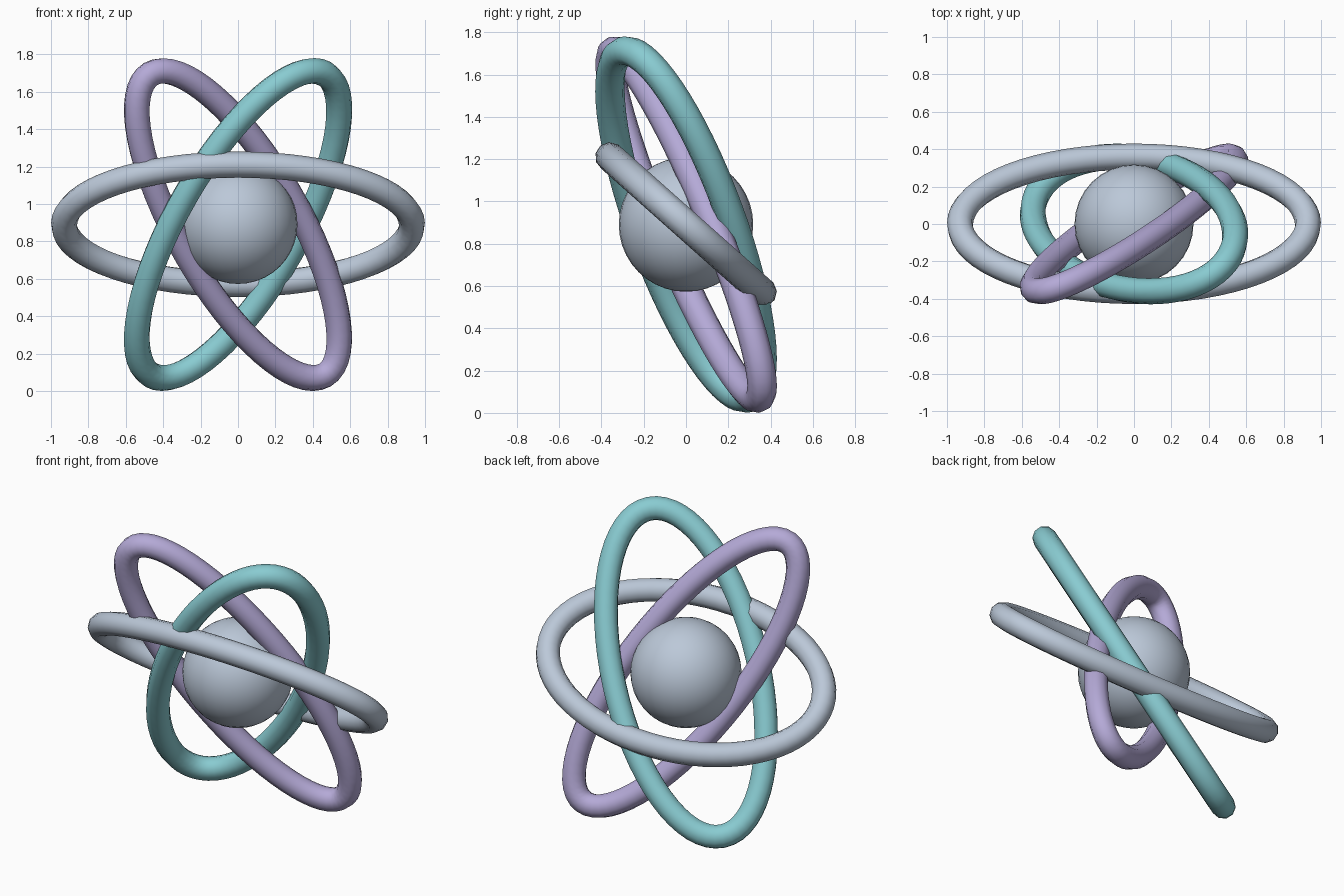
import bpy
from math import sin, cos, pi, radians

cube = bpy.data.objects.get("Cube")
if cube:
    bpy.data.objects.remove(cube, do_unlink=True)

CENTRE_Z = 0.891
TUBE = 0.07
LONG, SHORT, SWAY = 0.93, 0.32, 0.36   # orbit half-sizes: along, across, depth
STEPS = 64


def material(name, rgb):
    mat = bpy.data.materials.new(name)
    mat.use_nodes = True
    colour = (*rgb, 1.0)
    mat.diffuse_color = colour
    mat.node_tree.nodes["Principled BSDF"].inputs["Base Color"].default_value = colour
    return mat


grey = material("pale_grey_blue", (0.50, 0.58, 0.69))
teal = material("soft_teal", (0.25, 0.60, 0.64))
purple = material("soft_lavender", (0.46, 0.40, 0.68))


def orbit_point(t, turn, phase):
    """Flat ellipse turned about y, swaying in depth along its length."""
    u, v = LONG * cos(t), SHORT * sin(t)
    return (u * cos(turn) - v * sin(turn),
            -SWAY * sin(t + phase),
            CENTRE_Z + u * sin(turn) + v * cos(turn))


def orbit_ring(name, turn, phase, mat):
    curve = bpy.data.curves.new(name, "CURVE")
    curve.dimensions = "3D"
    curve.bevel_depth = TUBE
    curve.bevel_resolution = 3
    spline = curve.splines.new("POLY")
    spline.points.add(STEPS - 1)
    for i, point in enumerate(spline.points):
        point.co = (*orbit_point(2 * pi * i / STEPS, turn, phase), 1.0)
    spline.use_cyclic_u = True
    curve.materials.append(mat)
    ring = bpy.data.objects.new(name, curve)
    bpy.context.collection.objects.link(ring)
    # Turn the swept tube into a smooth mesh
    bpy.ops.object.select_all(action="DESELECT")
    ring.select_set(True)
    bpy.context.view_layer.objects.active = ring
    bpy.ops.object.convert(target="MESH")
    bpy.ops.object.shade_smooth()


# Central ball
bpy.ops.mesh.primitive_uv_sphere_add(segments=32, ring_count=20, radius=0.318,
                                     location=(0, 0, CENTRE_Z))
ball = bpy.context.object
ball.name = "nucleus"
ball.data.materials.append(grey)
bpy.ops.object.shade_smooth()

# Three orbit rings, each turned a further sixth and shifted in phase
rings = (("level_orbit", grey), ("right_leaning_orbit", teal), ("left_leaning_orbit", purple))
for k, (name, mat) in enumerate(rings):
    orbit_ring(name, radians(60 * k), 0.7 * k, mat)
